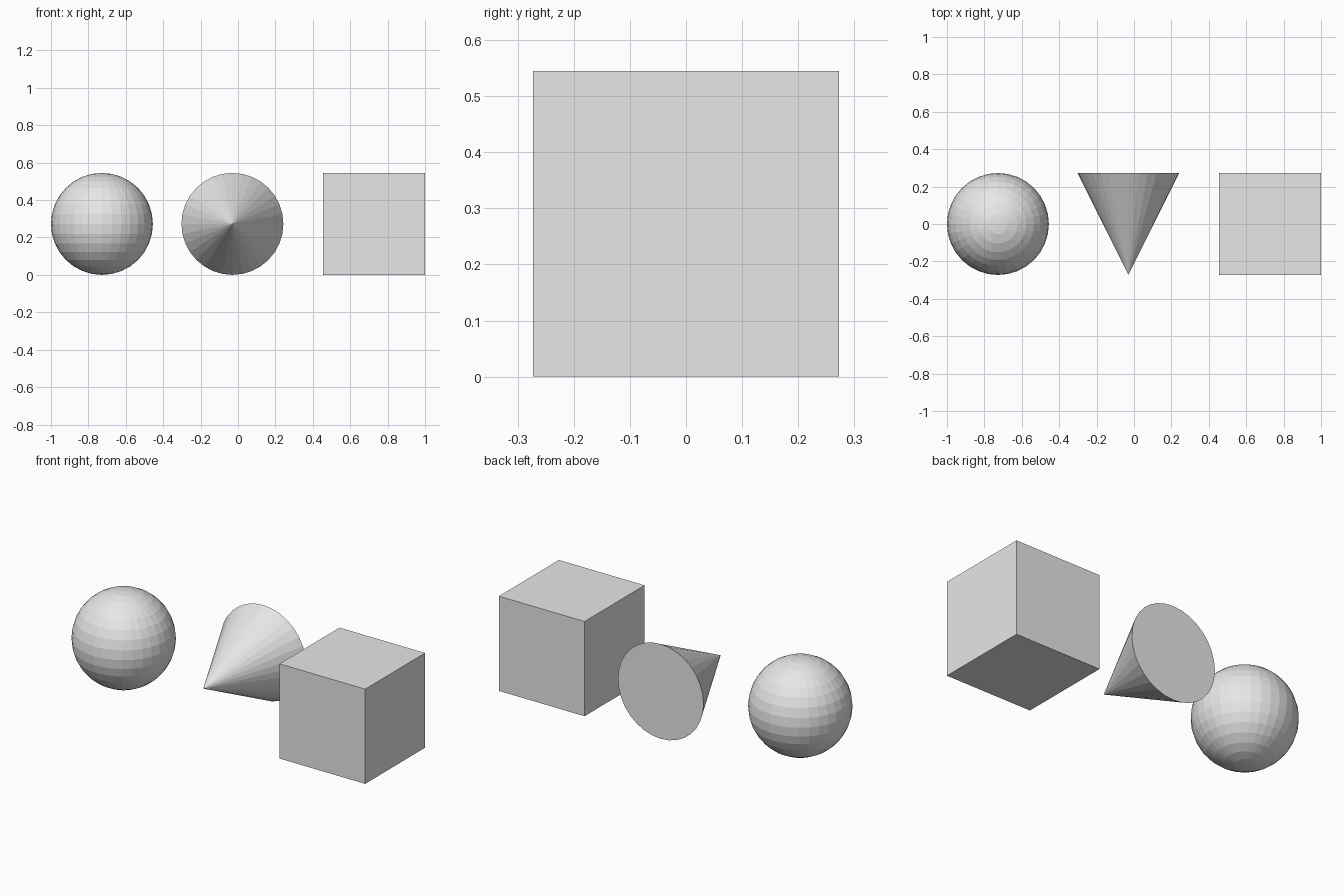
import bpy
from math import radians

default_cube = bpy.data.objects.get("Cube")
if default_cube:
    bpy.data.objects.remove(default_cube, do_unlink=True)

SIZE = 0.545          # shared width, depth and height of the solids
R = SIZE / 2
SIDE = 1 - R          # distance of the outer solids from the centre

# Single material
grey = bpy.data.materials.new("light grey")
grey.use_nodes = True
colour = (0.8, 0.8, 0.8, 1)
grey.diffuse_color = colour
grey.node_tree.nodes["Principled BSDF"].inputs["Base Color"].default_value = colour


def finish(name):
    obj = bpy.context.object
    obj.name = obj.data.name = name
    obj.data.materials.append(grey)


# Faceted ball on the right
bpy.ops.mesh.primitive_uv_sphere_add(segments=32, ring_count=16, radius=R,
                                     location=(-SIDE, 0, R))
finish("ball")

# Cone lying down with its tip to the front
bpy.ops.mesh.primitive_cone_add(vertices=32, radius1=R, radius2=0, depth=SIZE,
                                location=(-0.03, 0, R),
                                rotation=(radians(90), 0, 0))
finish("cone")

# Plain block on the left
bpy.ops.mesh.primitive_cube_add(size=SIZE, location=(SIDE, 0, R))
finish("block")
